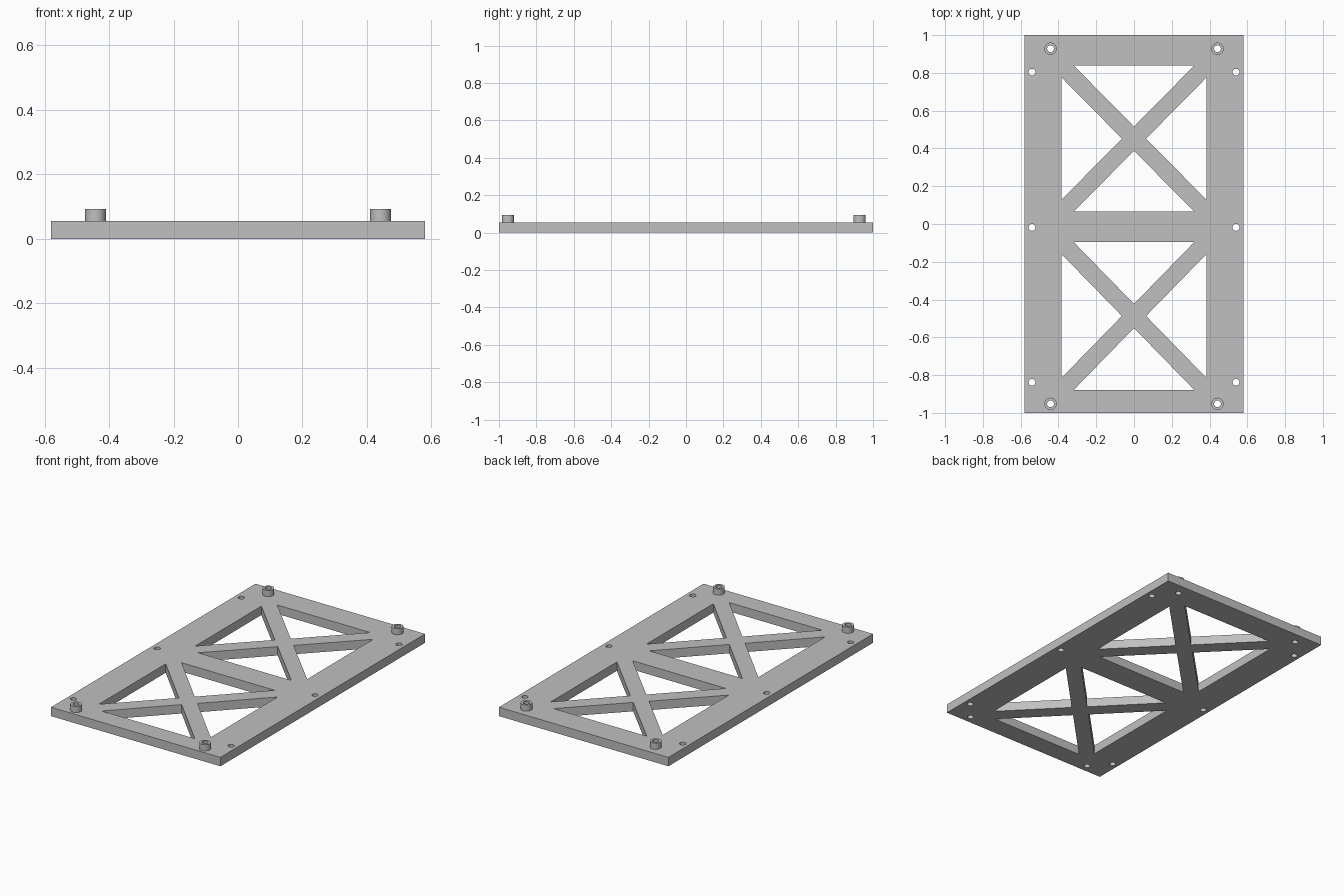
import bpy
from math import cos, sin, tau

cube = bpy.data.objects.get("Cube")
if cube:
    bpy.data.objects.remove(cube, do_unlink=True)

PLATE_TOP, POST_TOP = 0.055, 0.093
HOLE_R, POST_R = 0.018, 0.0325

grey = bpy.data.materials.new("plain grey")
grey.use_nodes = True
colour = (0.527, 0.527, 0.527, 1)
grey.diffuse_color = colour
grey.node_tree.nodes["Principled BSDF"].inputs["Base Color"].default_value = colour


def circle(x, y, r, sides=32):
    return [(x + r * cos(tau * i / sides), y + r * sin(tau * i / sides)) for i in range(sides)]


def slab(name, outlines, bottom, top):
    """Extrude the first outline, with the others as holes through it."""
    curve = bpy.data.curves.new(name, "CURVE")
    curve.dimensions = "2D"
    curve.fill_mode = "BOTH"
    curve.extrude = (top - bottom) / 2
    for points in outlines:
        spline = curve.splines.new("POLY")
        spline.points.add(len(points) - 1)
        for point, (x, y) in zip(spline.points, points):
            point.co = (x, y, 0, 1)
        spline.use_cyclic_u = True
    obj = bpy.data.objects.new(name, curve)
    obj.location.z = (bottom + top) / 2
    bpy.context.collection.objects.link(obj)
    bpy.ops.object.select_all(action="DESELECT")
    obj.select_set(True)
    bpy.context.view_layer.objects.active = obj
    bpy.ops.object.convert(target="MESH")
    obj = bpy.context.object
    obj.data.materials.clear()
    obj.data.materials.append(grey)
    bpy.ops.object.shade_smooth_by_angle()
    return obj


def brace_windows(y_low, y_high, half_width=0.383, gap=0.064):
    """Four triangles left open by a crossed pair of braces."""
    mid, half = (y_low + y_high) / 2, (y_high - y_low) / 2
    triangles = []
    for s in (1, -1):
        w, h = half_width - gap, half - gap
        triangles.append([(-w, mid + s * half), (w, mid + s * half), (0, mid + s * gap)])
        triangles.append([(s * half_width, mid - h), (s * half_width, mid + h), (s * gap, mid)])
    return triangles


# Base plate with braced windows, edge holes and corner holes
posts = {f"{end}_{side}_post": (x, y)
         for end, y in (("back", 0.928), ("front", -0.952))
         for side, x in (("left", 0.442), ("right", -0.442))}
outlines = [[(-0.58, -1), (0.58, -1), (0.58, 1), (-0.58, 1)]]
outlines += brace_windows(0.065, 0.839) + brace_windows(-0.878, -0.096)
outlines += [circle(x, y, HOLE_R) for x in (-0.54, 0.54) for y in (0.804, -0.018, -0.838)]
outlines += [circle(x, y, HOLE_R) for x, y in posts.values()]
slab("base_plate", outlines, 0, PLATE_TOP)

# Hollow standoff posts over the corner holes
for name, (x, y) in posts.items():
    slab(name, [circle(x, y, POST_R), circle(x, y, HOLE_R)], PLATE_TOP, POST_TOP)
